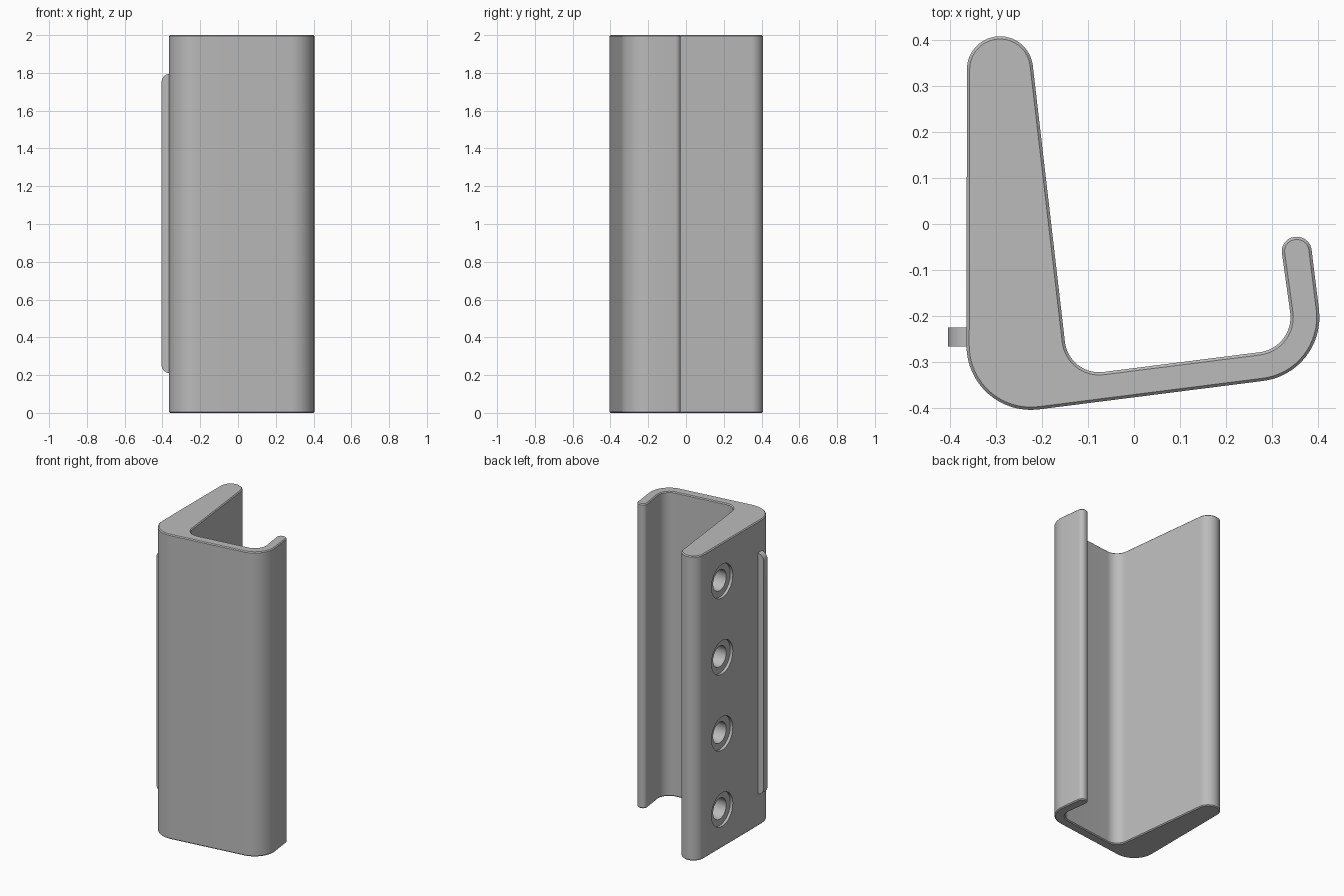
import bpy, bmesh
from math import radians, cos, sin, pi
from mathutils import Matrix, Vector

if "Cube" in bpy.data.objects:
    bpy.data.objects.remove(bpy.data.objects["Cube"])

grey = bpy.data.materials.new("grey")
grey.use_nodes = True
grey.diffuse_color = (0.5, 0.5, 0.5, 1)
grey.node_tree.nodes["Principled BSDF"].inputs["Base Color"].default_value = (0.5, 0.5, 0.5, 1)


def arc(cx, cy, r, start, end, steps=16):
    angles = [radians(start + (end - start) * i / steps) for i in range(steps + 1)]
    return [(cx + r * cos(a), cy + r * sin(a)) for a in angles]


def make_object(name, bm):
    bmesh.ops.recalc_face_normals(bm, faces=bm.faces)
    mesh = bpy.data.meshes.new(name)
    bm.to_mesh(mesh)
    bm.free()
    mesh.materials.append(grey)
    obj = bpy.data.objects.new(name, mesh)
    bpy.context.collection.objects.link(obj)
    return obj


def extrude(name, points, direction):
    bm = bmesh.new()
    face = bm.faces.new([bm.verts.new(p) for p in points])
    moved = bmesh.ops.extrude_face_region(bm, geom=[face], use_keep_orig=True)["geom"]
    verts = [v for v in moved if isinstance(v, bmesh.types.BMVert)]
    bmesh.ops.translate(bm, verts=verts, vec=Vector(direction))
    return make_object(name, bm)


def activate(obj):
    bpy.ops.object.select_all(action='DESELECT')
    obj.select_set(True)
    bpy.context.view_layer.objects.active = obj


# Hook-shaped body: thick tapered wall, sloping floor and short lip
TILT = 7
outline = (arc(-0.225, -0.265, 0.14, 180, 270 + TILT)
           + arc(0.264, -0.203, 0.14, 270 + TILT, 360 + TILT)
           + arc(0.356, -0.059, 0.031, TILT, 90 + TILT, 8)
           + arc(0.353, -0.059, 0.031, 90 + TILT, 180 + TILT, 8)
           + arc(0.264, -0.203, 0.077, TILT, TILT - 90)
           + arc(-0.076, -0.248, 0.075, 270 + TILT, 180 + TILT)
           + arc(-0.292, 0.337, 0.072, TILT, 180, 24))
body = extrude("hook_body", [(x, y, 0) for x, y in outline], (0, 0, 2))
activate(body)
bevel = body.modifiers.new("edge_chamfer", 'BEVEL')
bevel.width = 0.006
bevel.segments = 1
bevel.limit_method = 'ANGLE'
bevel.angle_limit = radians(60)
bpy.ops.object.modifier_apply(modifier=bevel.name)


# Four stepped blind screw holes in the flat outer wall
def cut_holes(radius, depth):
    bm = bmesh.new()
    start, end = -0.45, -0.364 + depth
    for i in range(4):
        place = (Matrix.Translation(((start + end) / 2, 0.145, 0.25 + 0.5 * i))
                 @ Matrix.Rotation(pi / 2, 4, 'Y'))
        bmesh.ops.create_cone(bm, cap_ends=True, segments=40, radius1=radius,
                              radius2=radius, depth=end - start, matrix=place)
    cutter = make_object("hole_cutter", bm)
    cutter.hide_render = True
    cut = body.modifiers.new("holes", 'BOOLEAN')
    cut.operation = 'DIFFERENCE'
    cut.solver = 'EXACT'
    cut.object = cutter
    activate(body)
    bpy.ops.object.modifier_apply(modifier=cut.name)
    bpy.data.objects.remove(cutter)


cut_holes(0.11, 0.018)
cut_holes(0.068, 0.11)

# Locating rib on the outer wall, with rounded ends
rib_shape = ([(-0.355, 1.795)] + arc(-0.36, 1.75, 0.045, 90, 180, 10)
             + arc(-0.36, 0.255, 0.045, 180, 270, 10) + [(-0.355, 0.21)])
rib = extrude("locating_rib", [(x, -0.267, z) for x, z in rib_shape], (0, 0.042, 0))

for obj in (body, rib):
    activate(obj)
    bpy.ops.object.shade_smooth_by_angle(angle=radians(30))
